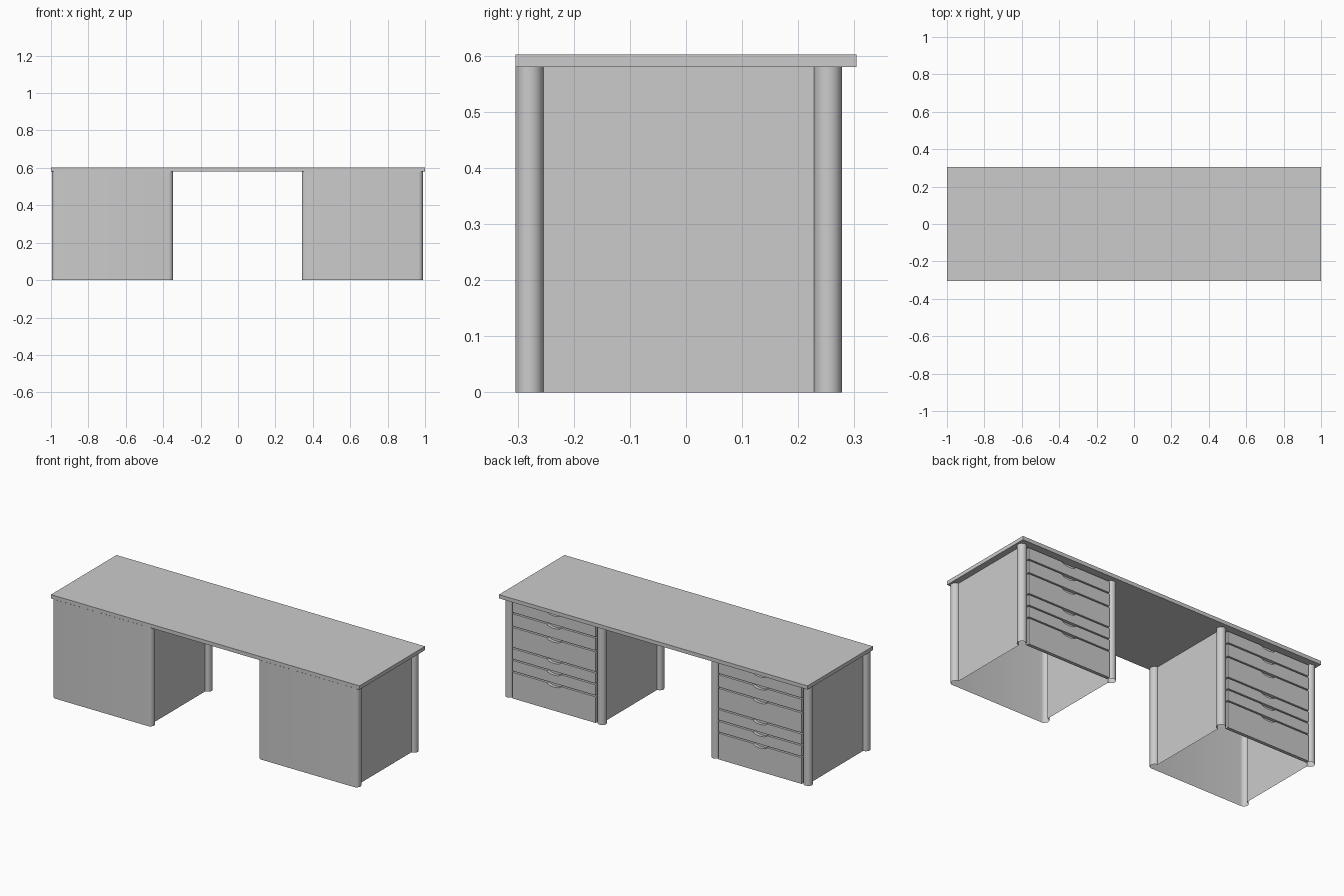
import bpy
import math

if "Cube" in bpy.data.objects:
    bpy.data.objects.remove(bpy.data.objects["Cube"])

R = 0.025                      # corner post radius
HW = 0.299                     # post centre offset from the pedestal centre
Y_FRONT, Y_BACK = -0.279, 0.253
Z_TOP = 0.58


def make_object(name, verts, faces):
    mesh = bpy.data.meshes.new(name)
    mesh.from_pydata(verts, [], faces)
    mesh.update()
    obj = bpy.data.objects.new(name, mesh)
    bpy.context.collection.objects.link(obj)
    return obj


def arc(cx, cy, start, end):
    n = abs(end - start) // 15
    return [(cx + R * math.cos(math.radians(start + (end - start) * i / n)),
             cy + R * math.sin(math.radians(start + (end - start) * i / n)))
            for i in range(n + 1)]


def smooth(obj):
    bpy.ops.object.select_all(action='DESELECT')
    obj.select_set(True)
    bpy.context.view_layer.objects.active = obj
    bpy.ops.object.shade_smooth_by_angle(angle=math.radians(30))


def pedestal_shell(name, cx):
    # Open-bottomed shell: flat panels running into round corner posts
    ring = (arc(cx + HW, Y_FRONT, -90, 90) + arc(cx + HW, Y_BACK, -90, 180)
            + arc(cx - HW, Y_BACK, 0, 270) + arc(cx - HW, Y_FRONT, 90, 270))
    n = len(ring)
    verts = [(x, y, z) for z in (0, Z_TOP) for x, y in ring]
    faces = [(i, (i + 1) % n, (i + 1) % n + n, i + n) for i in range(n)]
    smooth(make_object(name, verts, faces))


def drawer(name, cx, z0, z1):
    # Drawer front with a finger notch in the top edge
    w, notch, depth = HW - R - 0.004, 0.045, 0.015
    outline = [(-w, z0), (w, z0), (w, z1)]
    for i in range(9):
        t = math.pi * i / 8
        outline.append((notch * math.cos(t), z1 - depth * math.sin(t)))
    outline.append((-w, z1))
    n = len(outline)
    verts = [(cx + x, y, z) for y in (Y_BACK + 0.001, 0.273) for x, z in outline]
    faces = [tuple(range(n)), tuple(reversed(range(n, 2 * n)))]
    faces += [((i + 1) % n, i, i + n, (i + 1) % n + n) for i in range(n)]
    make_object(name, verts, faces)


# Tabletop
bpy.ops.mesh.primitive_cube_add(size=1, location=(0, 0, 0.591))
top = bpy.context.object
top.name = "tabletop"
top.scale = (2, 0.607, 0.022)

# Two pedestals with six drawers each
gaps = [0.0, 0.157, 0.227, 0.296, 0.42, 0.5, 0.574]
for side, cx in (("left", -0.671), ("right", 0.665)):
    pedestal_shell(side + "_pedestal", cx)
    for i in range(6):
        z0 = gaps[i] + (0.004 if i else 0)
        drawer(f"{side}_drawer_{i + 1}", cx, z0, gaps[i + 1] - 0.004)
